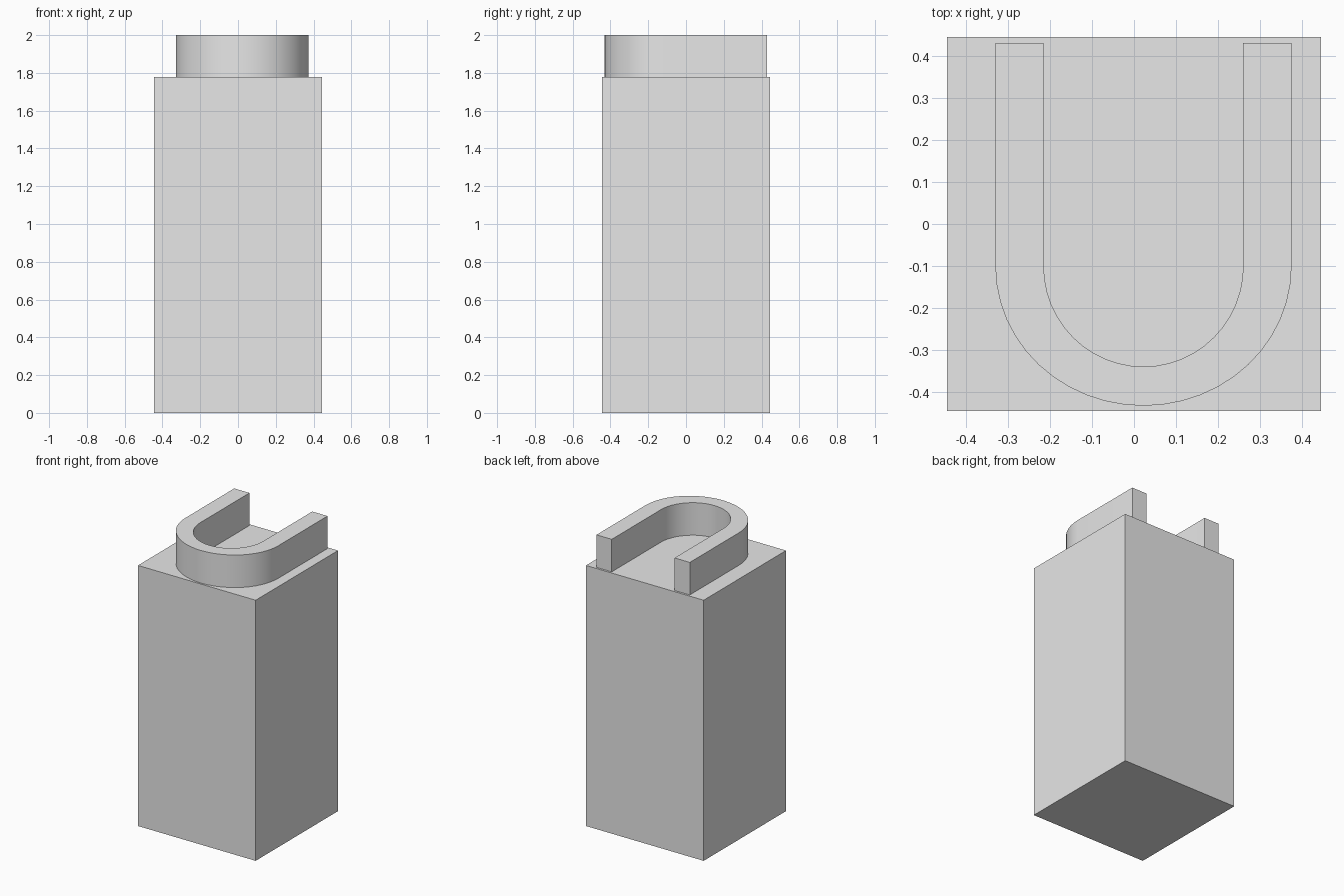
import bpy, bmesh, math

cube = bpy.data.objects.get("Cube")
if cube:
    bpy.data.objects.remove(cube, do_unlink=True)

grey = bpy.data.materials.new("light_grey")
grey.use_nodes = True
colour = (0.8, 0.8, 0.8, 1)
grey.diffuse_color = colour
grey.node_tree.nodes["Principled BSDF"].inputs["Base Color"].default_value = colour

HALF = 0.444        # half width of the block
BLOCK_TOP = 1.778
RIM_TOP = 2.0
RIM_X = 0.0225      # the rim sits slightly off centre
BEND_Y = -0.1       # where the straight arms meet the bend
BACK_Y = 0.43
STEPS = 24


def prism(name, outline, bottom, top):
    """Extrude a counter-clockwise outline straight up."""
    bm = bmesh.new()
    base = bm.faces.new([bm.verts.new((x, y, bottom)) for x, y in outline])
    result = bmesh.ops.extrude_face_region(bm, geom=[base], use_keep_orig=True)
    verts = [v for v in result["geom"] if isinstance(v, bmesh.types.BMVert)]
    bmesh.ops.translate(bm, vec=(0, 0, top - bottom), verts=verts)
    bmesh.ops.recalc_face_normals(bm, faces=bm.faces)
    mesh = bpy.data.meshes.new(name)
    bm.to_mesh(mesh)
    bm.free()
    mesh.materials.append(grey)
    obj = bpy.data.objects.new(name, mesh)
    bpy.context.collection.objects.link(obj)
    return obj


def u_path(half_width, depth):
    """Left arm, front bend, right arm."""
    path = [(RIM_X - half_width, BACK_Y)]
    for i in range(STEPS + 1):
        a = math.pi * (1 + i / STEPS)
        path.append((RIM_X + half_width * math.cos(a), BEND_Y + depth * math.sin(a)))
    path.append((RIM_X + half_width, BACK_Y))
    return path


# Tall square block
prism("block", [(-HALF, -HALF), (HALF, -HALF), (HALF, HALF), (-HALF, HALF)], 0, BLOCK_TOP)

# U-shaped rim, open at the back
rim = prism("u_rim", u_path(0.352, 0.332) + u_path(0.237, 0.239)[::-1], BLOCK_TOP, RIM_TOP)
bpy.ops.object.select_all(action="DESELECT")
rim.select_set(True)
bpy.context.view_layer.objects.active = rim
bpy.ops.object.shade_smooth_by_angle(angle=math.radians(30))
